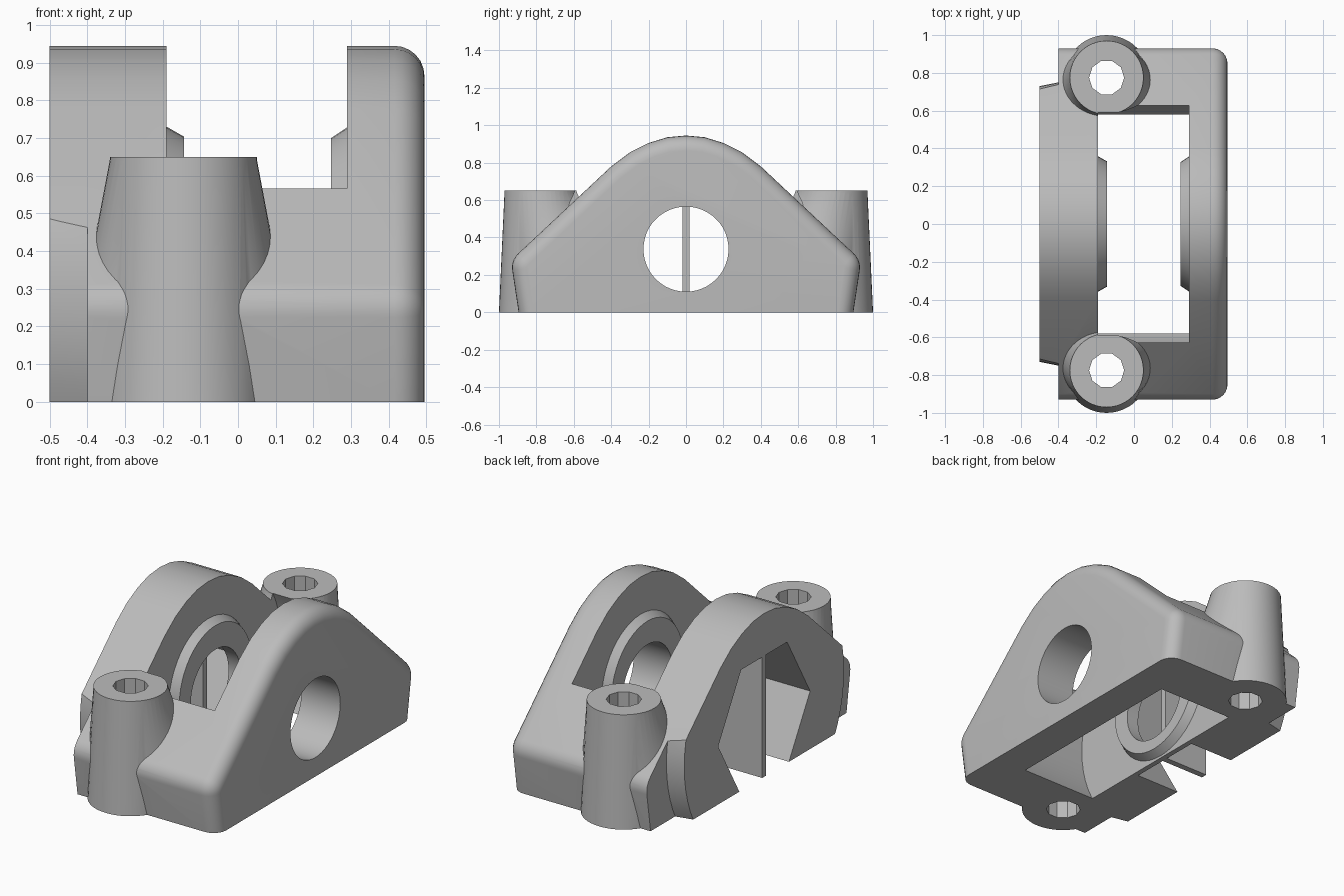
import bpy, bmesh
from math import sin, cos, pi, radians
from mathutils import Vector

cube = bpy.data.objects.get("Cube")
if cube:
    bpy.data.objects.remove(cube, do_unlink=True)

grey = bpy.data.materials.new("plain grey")
grey.use_nodes = True
colour = (0.5, 0.5, 0.5, 1)
grey.diffuse_color = colour
grey.node_tree.nodes["Principled BSDF"].inputs["Base Color"].default_value = colour


def finish(bm, name):
    bmesh.ops.recalc_face_normals(bm, faces=bm.faces)
    mesh = bpy.data.meshes.new(name)
    bm.to_mesh(mesh)
    bm.free()
    mesh.materials.append(grey)
    obj = bpy.data.objects.new(name, mesh)
    bpy.context.collection.objects.link(obj)
    return obj


def frustum(name, p0, r0, p1, r1, axis="X", sides=48):
    """Tapered solid between two circles, which may be offset sideways."""
    bm = bmesh.new()
    rings = []
    for p, r in ((p0, r0), (p1, r1)):
        ring = []
        for i in range(sides):
            a = 2 * pi * i / sides
            c, s = r * cos(a), r * sin(a)
            offset = Vector((0, c, s)) if axis == "X" else Vector((c, s, 0))
            ring.append(bm.verts.new(Vector(p) + offset))
        bm.faces.new(ring)
        rings.append(ring)
    for i in range(sides):
        j = (i + 1) % sides
        bm.faces.new((rings[0][i], rings[0][j], rings[1][j], rings[1][i]))
    return finish(bm, name)


def box(name, low, high):
    bm = bmesh.new()
    bmesh.ops.create_cube(bm, size=1)
    low, high = Vector(low), Vector(high)
    for v in bm.verts:
        v.co = (low + high) / 2 + v.co * (high - low)
    return finish(bm, name)


def combine(target, tool, operation):
    """Apply a boolean and discard the tool."""
    tool.hide_render = True
    mod = target.modifiers.new("boolean", "BOOLEAN")
    mod.operation, mod.solver, mod.object = operation, "EXACT", tool
    bpy.context.view_layer.objects.active = target
    bpy.ops.object.modifier_apply(modifier=mod.name)
    bpy.data.objects.remove(tool, do_unlink=True)


# Arched body, extruded along x with its +x rim rounded
half = [(0.895, 0)]
for i in range(7):
    a = radians(-9 + 54 * i / 6)
    half.append((0.83 + 0.1 * cos(a), 0.24 + 0.1 * sin(a)))
half += [(0.40, 0.78), (0.30, 0.855), (0.20, 0.905), (0.10, 0.936)]
profile = half + [(0, 0.945)] + [(-y, z) for y, z in reversed(half)]
bm = bmesh.new()
face = bm.faces.new([bm.verts.new((-0.5, y, z)) for y, z in profile])
made = bmesh.ops.extrude_face_region(bm, geom=[face])["geom"]
moved = [g for g in made if isinstance(g, bmesh.types.BMVert)]
bmesh.ops.translate(bm, verts=moved, vec=(0.995, 0, 0))
rim = [e for e in bm.edges if all(v.co.x > 0.4 for v in e.verts)
       and max(v.co.z for v in e.verts) > 0.01]
bmesh.ops.bevel(bm, geom=rim, offset=0.08, segments=6, profile=0.5, affect="EDGES")
body = finish(bm, "bracket_body")

# Round trim on the ends of the -x face
trim = box("end_trim", (-0.7, -1.2, -0.2), (-0.4, 1.2, 1.2))
combine(trim, frustum("trim_core", (-0.8, 0, 0.335), 0.67,
                      (-0.3, 0, 0.335), 0.77, sides=64), "DIFFERENCE")
combine(body, trim, "DIFFERENCE")

# Screw bosses with inward flares
for side in (-1, 1):
    y = 0.775 * side
    top = (-0.145, y, 0.65)
    combine(body, frustum("boss", (-0.145, y, 0), 0.225, top, 0.195, "Z"), "UNION")
    combine(body, frustum("boss_flare", (-0.145, 0.70 * side, 0.3), 0.26,
                          (-0.145, y, 0.649), 0.194, "Z"), "UNION")

# Wheel slot between the two walls
combine(body, frustum("wheel_slot", (-0.19, 0, 0.335), 0.67,
                      (0.29, 0, 0.335), 0.67, sides=64), "DIFFERENCE")

# Raised rings on the inner faces of the walls
for back, wall, tip in ((-0.21, -0.19, -0.143), (0.31, 0.29, 0.247)):
    taper = 0.04 / abs(tip - wall)
    combine(body, frustum("bearing_ring", (back, 0, 0.372),
                          0.372 - 0.002, (tip, 0, 0.372), 0.37 - taper * 0.045),
            "UNION")

# Axle hole, hexagonal pocket and screw holes
combine(body, frustum("axle_hole", (-1, 0, 0.3375), 0.2275,
                      (1, 0, 0.3375), 0.2275), "DIFFERENCE")
combine(body, frustum("hex_pocket", (-0.6, 0, 0.335), 0.42,
                      (-0.22, 0, 0.335), 0.42, sides=6), "DIFFERENCE")
for y in (-0.775, 0.775):
    combine(body, frustum("screw_hole", (-0.145, y, -0.1), 0.093,
                          (-0.145, y, 0.8), 0.093, "Z", 10), "DIFFERENCE")

# Thin support rib in the pocket
combine(body, box("support_rib", (-0.5, -0.018, 0), (-0.21, 0.018, 0.72)), "UNION")

# Smooth curves, sharp edges
bpy.ops.object.select_all(action="DESELECT")
body.select_set(True)
bpy.context.view_layer.objects.active = body
bpy.ops.object.shade_smooth_by_angle(angle=radians(30))
